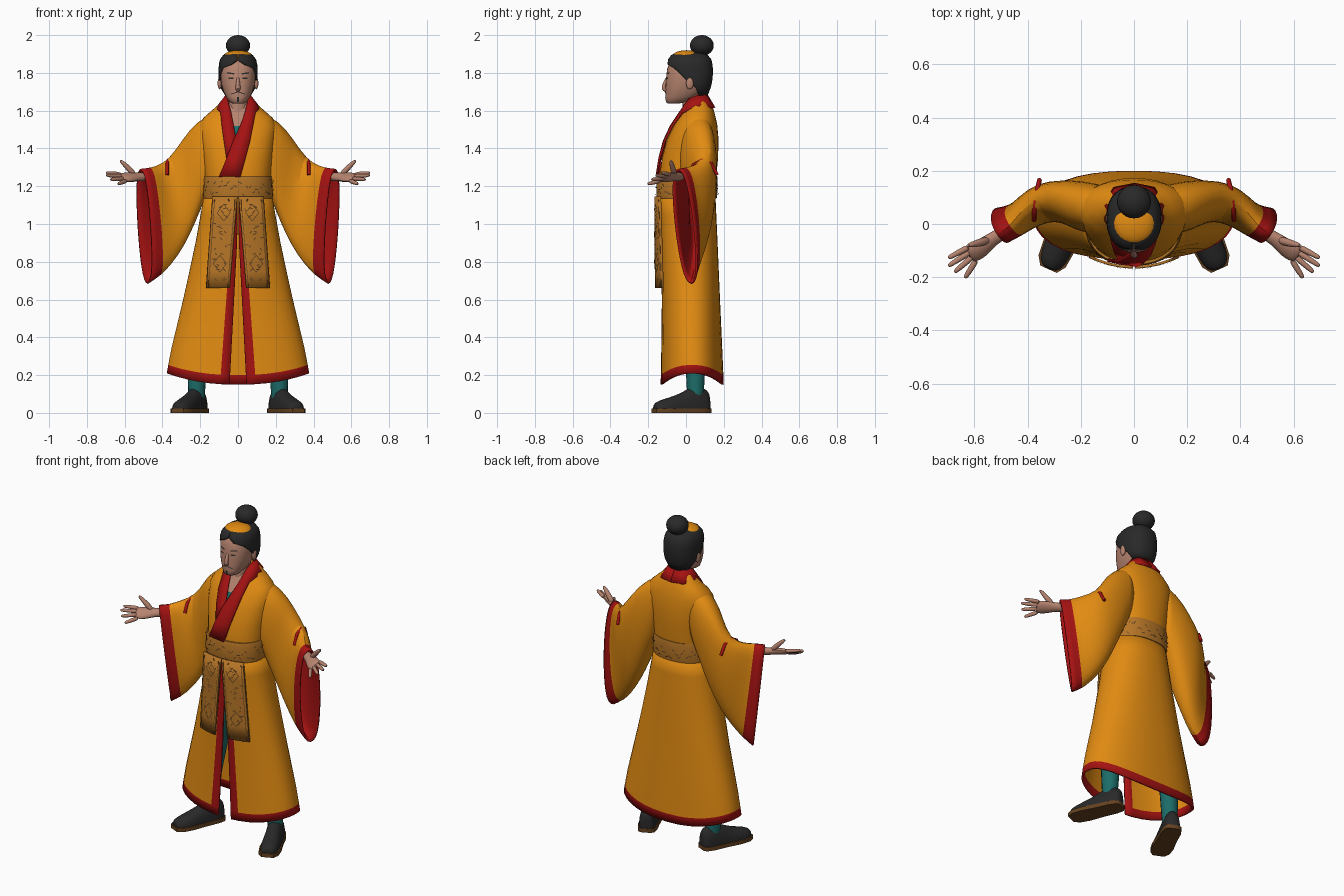
import bpy, bmesh, math, random
from mathutils import Vector

if "Cube" in bpy.data.objects:
    bpy.data.objects.remove(bpy.data.objects["Cube"], do_unlink=True)
random.seed(4)
PI = math.pi


def material(name, *rgb):
    m = bpy.data.materials.new(name)
    m.use_nodes = True
    m.diffuse_color = (*rgb, 1)
    m.node_tree.nodes["Principled BSDF"].inputs["Base Color"].default_value = (*rgb, 1)
    return m


gold = material("gold silk", .76, .26, .006)
red = material("red trim", .38, .006, .006)
brocade = material("brown brocade", .47, .18, .02)
dark = material("dark brown", .13, .055, .015)
black = material("black", .022, .022, .022)
skin = material("skin", .47, .23, .16)
teal = material("teal cloth", .012, .15, .14)


def build(name, lofts, mats, rule=None, mirror=False, sub=0, thick=0, lining=0,
          closed=True, caps=(False, False), offset=-1):
    """Skin lists of point rings; rule(row, column, columns) picks the material."""
    bm = bmesh.new()
    for rings in lofts:
        rows = [[bm.verts.new(p) for p in ring] for ring in rings]
        n = len(rows[0])
        cols = n if closed else n - 1
        for i in range(len(rows) - 1):
            for j in range(cols):
                k = (j + 1) % n
                f = bm.faces.new((rows[i][j], rows[i][k], rows[i + 1][k], rows[i + 1][j]))
                f.material_index = rule(i, j, cols) if rule else 0
        for cap, row in zip(caps, (rows[0], rows[-1])):
            if cap:
                bm.faces.new(row)
    bmesh.ops.recalc_face_normals(bm, faces=bm.faces)
    mesh = bpy.data.meshes.new(name)
    bm.to_mesh(mesh)
    bm.free()
    for m in mats:
        mesh.materials.append(m)
    ob = bpy.data.objects.new(name, mesh)
    bpy.context.collection.objects.link(ob)
    if mirror:
        ob.modifiers.new("Mirror", "MIRROR").use_mirror_merge = False
    if sub:
        s = ob.modifiers.new("Subdivision", "SUBSURF")
        s.levels = s.render_levels = sub
    if thick:
        s = ob.modifiers.new("Solidify", "SOLIDIFY")
        s.thickness, s.offset, s.material_offset = thick, offset, lining
    return ob


def lookup(table, z):
    """Interpolate the (z, half width, front y, back y) rows of a profile."""
    z = min(max(z, table[0][0]), table[-1][0])
    for a, b in zip(table, table[1:]):
        if z <= b[0]:
            f = (z - a[0]) / (b[0] - a[0])
            return [p + (q - p) * f for p, q in zip(a[1:], b[1:])]


EXP = .87


def around(t, z, rx, yf, yb):
    s, c = math.sin(t), math.cos(t)
    return (rx * math.copysign(abs(s) ** EXP, s),
            (yf + yb) / 2 - (yb - yf) / 2 * math.copysign(abs(c) ** EXP, c), z)


def section(z, rx, yf, yb, start=0, n=32):
    if start:
        return [around(start + (2 * PI - 2 * start) * k / n, z, rx, yf, yb) for k in range(n + 1)]
    return [around(2 * PI * k / n, z, rx, yf, yb) for k in range(n)]


def angle_at(x, rx):
    return math.asin((x / rx) ** (1 / EXP))


def on_front(table, x, z, lift=.004):
    rx, yf, yb = lookup(table, z)
    t = angle_at(min(abs(x), rx), rx)
    return (x, around(t, z, rx, yf, yb)[1] - lift, z)


def tube(path, radii, wide=(0, 0, 1), n=8):
    """Rings along a path; each radius is (across, thick) or one number."""
    pts = [Vector(p) for p in path]
    rings = []
    for i, p in enumerate(pts):
        d = (pts[min(i + 1, len(pts) - 1)] - pts[max(i - 1, 0)]).normalized()
        v = d.cross(Vector(wide)).normalized()
        u = v.cross(d)
        a, b = radii[i] if isinstance(radii[i], tuple) else (radii[i], radii[i])
        rings.append([p + u * a * math.cos(2 * PI * k / n) + v * b * math.sin(2 * PI * k / n)
                      for k in range(n)])
    return rings


def stroke(surface, u0, v0, u1, v1, w=.004):
    """A thin painted line laid on a surface."""
    d = Vector((u1 - u0, v1 - v0)).normalized() * w / 2
    return [[surface(u + d.y, v - d.x), surface(u - d.y, v + d.x)] for u, v in ((u0, v0), (u1, v1))]


def ellipsoid(name, loc, scale, mat):
    bpy.ops.mesh.primitive_uv_sphere_add(segments=24, ring_count=14, location=loc)
    ob = bpy.context.object
    ob.name, ob.scale = name, scale
    ob.data.materials.append(mat)


# Skirt of the robe: open at the front, red along hem and opening
SKIRT = [(.15, .378, -.135, .2), (.27, .36, -.132, .195), (.6, .29, -.128, .18),
         (.95, .215, -.135, .165), (1.17, .178, -.145, .155)]
rings = []
for z in (.15, .2, .3, .45, .6, .75, .9, 1.05, 1.17):
    rx, yf, yb = lookup(SKIRT, z)
    gap = max(.002, .045 * (1 - (z - .15) / .85))
    ta, tb = angle_at(gap, rx), angle_at(gap + .05 - .02 * (z - .15), rx)
    half = [ta] + [tb + (PI - tb) * k / 16 for k in range(17)]
    ring = []
    for t in half + [2 * PI - t for t in half[-2::-1]]:
        arch = .06 * math.sin(t) ** 2 * max(0, 1 - (z - .15) / .5)
        ring.append(around(t, z + arch, rx, yf, yb))
    rings.append(ring)
build("robe_skirt", [rings], [gold, red], lambda i, j, n: int(i == 0 or j in (0, n - 1)),
      thick=.012, closed=False)

# Upper robe
TORSO = [(1.14, .175, -.14, .15), (1.25, .175, -.142, .16), (1.35, .187, -.128, .17),
         (1.45, .198, -.1, .172), (1.52, .203, -.065, .166), (1.56, .185, -.04, .158),
         (1.6, .14, -.012, .148), (1.63, .105, .0, .135), (1.66, .08, .012, .115)]
build("robe_torso", [[section(*r) for r in TORSO]], [gold], caps=(True, True))

# Wide hanging sleeves: (top, bottom, half thickness, thickness direction)
SLEEVE = [((.1, .06, 1.6), (.13, .05, 1.22), .09, (0, 1)),
          ((.215, .07, 1.555), (.18, .06, 1.12), .1, (0, 1)),
          ((.29, .09, 1.46), (.225, .07, 1.0), .085, (.1, 1)),
          ((.365, .1, 1.345), (.29, .07, .87), .075, (.3, .95)),
          ((.43, .045, 1.315), (.355, .055, .78), .066, (.5, .85)),
          ((.465, -.01, 1.305), (.415, .04, .715), .062, (.55, .82)),
          ((.515, -.04, 1.3), (.477, .03, .675), .066, (.55, .82))]
rings = []
for top, low, w, d in SLEEVE:
    top, low, d = Vector(top), Vector(low), Vector((*d, 0))
    ring = []
    for k in range(16):
        c, s = math.cos(PI * k / 8), math.sin(PI * k / 8)
        ring.append(top.lerp(low, (1 - c) / 2) + d * w * math.copysign(abs(s) ** .7, s))
    rings.append(ring)
build("sleeve", [rings], [gold, red], lambda i, j, n: int(i == len(SLEEVE) - 2),
      mirror=True, sub=1, thick=.01, lining=1)
fold = [(.375, .015, 1.26), (.375, .04, 1.315), (.37, .085, 1.338), (.362, .135, 1.32), (.355, .165, 1.26)]
build("elbow_trim", [tube(fold, [.009] * 5, (1, 0, 0))], [red], mirror=True, caps=(True, True))

# Crossed red collar, running from the nape down the chest
NAPE = [((0, .108, 1.685), (0, .15, 1.615)), ((.045, .095, 1.685), (.075, .135, 1.615)),
        ((.062, .06, 1.68), (.112, .07, 1.615)), ((.055, .015, 1.66), (.108, .015, 1.605))]
OVER = [(.036, .092, 1.59), (.012, .08, 1.52), (-.025, .064, 1.44), (-.06, .04, 1.35), (-.1, .012, 1.25)]
UNDER = [(.036, .092, 1.59), (.022, .086, 1.52), (.01, .075, 1.44), (-.01, .06, 1.34)]


def collar(side, front, lift):
    rows = [[(side * x, y, z) for x, y, z in pair] for pair in NAPE]
    return rows + [[on_front(TORSO, side * a, z, lift), on_front(TORSO, side * b, z, lift)]
                   for a, b, z in front]


build("collar_over", [collar(1, OVER, .014)], [red], closed=False, thick=.012, offset=0)
build("collar_under", [collar(-1, UNDER, .007)], [red], closed=False, thick=.01, offset=0)

# Chest in the neckline and the inner collar
for name, mat, lift, levels in (("chest_skin", skin, .003, (1.52, 1.56, 1.6, 1.64)),
                                ("inner_collar", teal, .003, (1.43, 1.46, 1.5, 1.53))):
    rows = [[on_front(TORSO, x * .012, z, lift) for x in range(-4, 5)] for z in levels]
    build(name, [rows], [mat], closed=False)
build("neck", [tube([(0, .03, 1.5), (0, .035, 1.6), (0, .035, 1.7)], [.06, .052, .055], (1, 0, 0), 20)], [skin])

# Sash and two-part apron in brocade, with woven marks
SASH = [(1.135, .182, -.154, .162), (1.15, .185, -.157, .165), (1.235, .182, -.157, .168),
        (1.255, .178, -.152, .165)]
build("sash", [[section(*r) for r in SASH]], [brocade], caps=(True, True))


def apron(x, z, lift=0):
    return (x, -.162 + 1.4 * x * x - lift, z)


def apron_edges(z):
    drop = (1.145 - z) / .48
    return .003 + .04 * drop, .135 + .033 * drop


rows = []
for z in (.66, .75, .9, 1.03, 1.145):
    a, b = apron_edges(z)
    rows.append([apron(a + (b - a) * k / 6, z) for k in range(7)])
build("apron_panel", [rows], [brocade], mirror=True, closed=False, thick=.01, offset=0)
marks = []
woven = lambda x, z: apron(x, z, .008)
for inset in (0, .012):
    for e, sign in ((0, 1), (1, -1)):
        marks.append(stroke(woven, apron_edges(.665)[e] + sign * inset, .665,
                            apron_edges(1.13)[e] + sign * inset, 1.13, .003))
for zc in (.79, 1.06):
    xc = sum(apron_edges(zc)) / 2
    for sx in (-1, 1):
        for sz in (-1, 1):
            marks.append(stroke(woven, xc + sx * .035, zc, xc, zc + sz * .045))
for k in range(34):
    z = random.uniform(.68, 1.12)
    a, b = apron_edges(z)
    x, turn = random.uniform(a + .025, b - .025), random.uniform(0, PI)
    marks.append(stroke(woven, x, z, x + .02 * math.cos(turn), z + .014 * math.sin(turn), .005))
build("apron_marks", marks, [dark], mirror=True, closed=False)
wrapped = lambda t, z: around(t, z, .188, -.161, .171)
marks = []
for k in range(70):
    t, z = 2 * PI * k / 70, random.uniform(1.155, 1.225)
    marks.append(stroke(wrapped, t, z, t + random.uniform(.05, .12), z + random.uniform(-.015, .015), .006))
build("sash_marks", marks, [dark], closed=False)

# Hands with spread fingers, palms turned up
W = (-.4, -.72, -.5)
hand = [tube([(.47, -.02, 1.25), (.53, -.055, 1.25), (.565, -.085, 1.248), (.6, -.108, 1.246), (.622, -.12, 1.246)],
             [.03, (.028, .022), (.042, .022), (.045, .02), (.036, .012)], W)]
for k, tip in enumerate([(.698, -.128, 1.272), (.698, -.158, 1.258), (.675, -.182, 1.236), (.635, -.203, 1.212)]):
    base = Vector((.603, -.108, 1.246)) + Vector(W) * (k - 1.5) * .022
    tip = Vector(tip)
    hand.append(tube([base, base.lerp(tip, .5), base.lerp(tip, .93), tip], [.014, .012, .01, .005], W))
hand.append(tube([(.545, -.06, 1.258), (.58, -.07, 1.295), (.61, -.078, 1.325), (.625, -.08, 1.337)],
                 [.018, .016, .012, .006], (0, 1, 0)))
build("hand", hand, [skin], mirror=True, sub=1, caps=(True, True))

# Legs and shoes turned outward
build("leg", [tube([(.22, .05, .08), (.215, .05, .3), (.1, .02, .9)], [.043, .055, .08], (1, 0, 0), 16)],
      [teal], mirror=True)
ca, sa = math.cos(math.radians(24)), math.sin(math.radians(24))
foot = lambda s, w, z: (.222 + s * sa + w * ca, .052 - s * ca + w * sa, z)
SHOE = [(-.078, .025, .08), (-.065, .043, .11), (-.02, .052, .128), (.03, .052, .125), (.075, .053, .095),
        (.15, .058, .068), (.21, .052, .052), (.243, .03, .035)]
build("shoe", [[[foot(s, w * math.cos(PI * k / 8), .015 + h * max(0, math.sin(PI * k / 8)) ** .8)
                 for k in range(16)] for s, w, h in SHOE]], [black], mirror=True, sub=1, caps=(True, True))
build("sole", [[[foot(s, sx * (w + .004), z) for sx, z in ((-1, 0), (1, 0), (1, .024), (-1, .024))]
                for s, w, h in SHOE]], [dark], mirror=True, caps=(True, True))

# Head, with nose, ears and painted features
HEAD = [(1.637, .025, -.095, -.04), (1.645, .045, -.106, .0), (1.67, .062, -.11, .06), (1.7, .077, -.108, .09),
        (1.74, .088, -.108, .105), (1.78, .092, -.104, .115), (1.82, .093, -.1, .12), (1.86, .085, -.085, .12),
        (1.9, .05, -.04, .09)]
build("head", [[section(*r) for r in HEAD]], [skin], caps=(True, True))
build("nose", [tube([(0, -.095, 1.785), (0, -.112, 1.745), (0, -.122, 1.718), (0, -.1, 1.7)],
                    [.007, .011, .016, .01], (1, 0, 0))], [skin], sub=1, caps=(True, True))
for side, x in (("left", .097), ("right", -.097)):
    ellipsoid(side + "_ear", (x, .02, 1.745), (.011, .02, .032), skin)
face = lambda x, z: on_front(HEAD, x, z, .003)
build("face_lines", [stroke(face, .02, 1.795, .058, 1.8, .007), stroke(face, .024, 1.772, .05, 1.772, .007),
                     stroke(face, .004, 1.698, .036, 1.688)], [black], mirror=True, closed=False)
build("chin_beard", [stroke(face, 0, 1.672, 0, 1.645, .012)], [black], closed=False)

# Hair, gold cap and topknot
HAIR = [(1.675, .07, -.05, .113, 2), (1.72, .095, -.08, .13, 1.8), (1.75, .102, -.09, .138, 1.5),
        (1.79, .104, -.096, .142, 1.2), (1.825, .104, -.1, .142, .85), (1.845, .102, -.102, .14, .3),
        (1.87, .096, -.096, .135, .02), (1.895, .078, -.078, .115, .02), (1.908, .045, -.045, .085, .02)]
build("hair", [[section(*r) for r in HAIR]], [black], closed=False, thick=.012, caps=(False, True))
ellipsoid("gold_cap", (0, .003, 1.884), (.08, .079, .036), gold)
ellipsoid("topknot", (0, .084, 1.945), (.064, .063, .055), black)

for ob in bpy.context.scene.objects:
    ob.select_set(ob.type == "MESH")
    if ob.type == "MESH":
        bpy.context.view_layer.objects.active = ob
bpy.ops.object.shade_smooth_by_angle(angle=math.radians(50))
